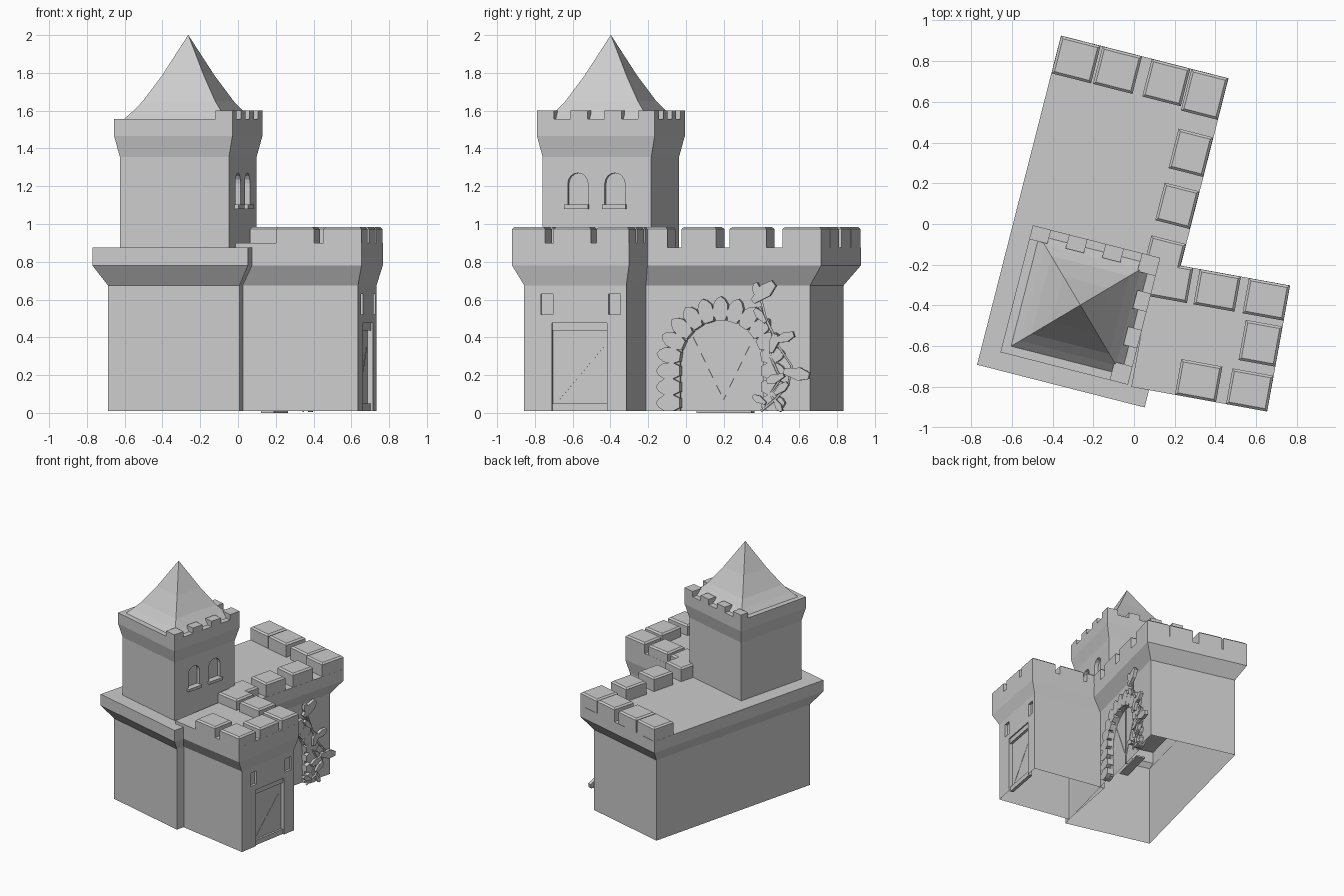
import bpy, bmesh, math
from mathutils import Matrix, Vector

if "Cube" in bpy.data.objects:
    bpy.data.objects.remove(bpy.data.objects["Cube"])

stone = bpy.data.materials.new("stone grey")
stone.diffuse_color = (0.6, 0.6, 0.6, 1)
stone.use_nodes = True
stone.node_tree.nodes["Principled BSDF"].inputs["Base Color"].default_value = stone.diffuse_color
MAIN = Matrix.Rotation(math.radians(-14.3), 4, 'Z')   # hall and tower heading
WING = Matrix.Rotation(math.radians(-10.3), 4, 'Z')   # wing heading


def finish(name, bm, rot):
    bmesh.ops.recalc_face_normals(bm, faces=bm.faces)
    bm.transform(rot)
    me = bpy.data.meshes.new(name)
    bm.to_mesh(me)
    bm.free()
    me.materials.append(stone)
    ob = bpy.data.objects.new(name, me)
    bpy.context.collection.objects.link(ob)
    return ob


def loft(bm, rings):
    """Join rectangles (z, u0, u1, v0, v1) into a closed solid."""
    loops = [[bm.verts.new(p) for p in ((a, c, z), (b, c, z), (b, d, z), (a, d, z))]
             for z, a, b, c, d in rings]
    for lo, hi in zip(loops, loops[1:]):
        for i in range(4):
            j = (i + 1) % 4
            bm.faces.new((lo[i], lo[j], hi[j], hi[i]))
    bm.faces.new(loops[0][::-1])
    bm.faces.new(loops[-1])


def prism(bm, outline, u0, u1):
    """Extrude a (v, z) outline along u."""
    a = [bm.verts.new((u0, v, z)) for v, z in outline]
    b = [bm.verts.new((u1, v, z)) for v, z in outline]
    n = len(a)
    for i in range(n):
        bm.faces.new((a[i], a[(i + 1) % n], b[(i + 1) % n], b[i]))
    bm.faces.new(a[::-1])
    bm.faces.new(b)


def rect(v0, v1, z0, z1):
    return [(v0, z0), (v1, z0), (v1, z1), (v0, z1)]


def arch(vc, r, z0, spring, n=10):
    return [(vc - r, z0), (vc + r, z0)] + [
        (vc + r * math.cos(math.pi * i / n), spring + r * math.sin(math.pi * i / n))
        for i in range(n + 1)]


def bar(p, q, w):
    """Outline of a strip from p to q."""
    p, q = Vector(p), Vector(q)
    d = (q - p).normalized() * w / 2
    n = Vector((-d.y, d.x))
    return [tuple(x) for x in (p + n, p - n, q - n, q + n)]


def open_bottom(ob, z):
    """Remove the hidden floor so the shell is open from below."""
    bm = bmesh.new()
    bm.from_mesh(ob.data)
    low = [f for f in bm.faces if all(abs(v.co.z - z) < 0.002 for v in f.verts)]
    bmesh.ops.delete(bm, geom=low, context='FACES')
    bm.to_mesh(ob.data)
    bm.free()


def walls(name, rot, box, du, dv, zs, cuts=(), dv_back=None):
    """Walls flaring out to a parapet; box is the parapet rectangle."""
    a, b, c, d = box
    inner = (a + du, b - du, c + dv, d - (dv if dv_back is None else dv_back))
    bm = bmesh.new()
    loft(bm, [(zs[0], *inner), (zs[1], *inner), (zs[2], *box), (zs[3], *box)])
    ob = finish(name, bm, rot)
    bm = bmesh.new()
    for outline, depth in cuts:
        prism(bm, outline, inner[1] - depth, inner[1] + 0.02)
    cutter = finish("cutter", bm, rot)
    mod = ob.modifiers.new("recesses", 'BOOLEAN')
    mod.object, mod.operation, mod.solver = cutter, 'DIFFERENCE', 'EXACT'
    bpy.context.view_layer.objects.active = ob
    bpy.ops.object.modifier_apply(modifier=mod.name)
    bpy.data.objects.remove(cutter)
    open_bottom(ob, zs[0])
    return ob


def merlons(name, rot, items, z0, z1):
    bm = bmesh.new()
    for u, v, w, l in items:
        a, b, c, d = u - w / 2, u + w / 2, v - l / 2, v + l / 2
        e = 0.012
        loft(bm, [(z0, a, b, c, d), (z1 - e, a, b, c, d),
                  (z1, a + e, b - e, c + e, d - e)])
    open_bottom(finish(name, bm, rot), z0)


# Main hall with arched gate recess
GV, GR, GS = 0.249, 0.228, 0.265
walls("main_hall", MAIN, (-0.576, 0.273, -0.86, 0.808), 0.065, 0.077,
      (0.01, 0.675, 0.78, 0.875), [(arch(GV, GR, -0.05, GS, 14), 0.02)])
merlons("hall_merlons", MAIN, [
    (-0.475, 0.712, 0.2, 0.19), (-0.265, 0.712, 0.2, 0.19), (-0.018, 0.712, 0.195, 0.19),
    (0.179, 0.702, 0.186, 0.21), (0.184, 0.408, 0.175, 0.2),
    (0.184, 0.139, 0.175, 0.19), (0.184, -0.128, 0.175, 0.19)], 0.875, 0.985)

# Side wing with doorway and two small windows
walls("side_wing", WING, (0.13, 0.808, -0.789, -0.16), 0.03, 0.06,
      (0.01, 0.675, 0.78, 0.9),
      [(rect(-0.58, -0.285, -0.05, 0.475), 0.03),
       (rect(-0.64, -0.575, 0.52, 0.63), 0.02), (rect(-0.275, -0.21, 0.52, 0.63), 0.02)],
      dv_back=0.02)
merlons("wing_merlons", WING, [
    (0.225, -0.248, 0.2, 0.175), (0.46, -0.248, 0.205, 0.175), (0.705, -0.248, 0.205, 0.175),
    (0.716, -0.465, 0.183, 0.2), (0.705, -0.7, 0.205, 0.178), (0.45, -0.7, 0.205, 0.178)],
    0.9, 0.985)

# Wing door trim: lintel, kick board and diagonal brace
bm = bmesh.new()
prism(bm, rect(-0.58, -0.285, 0.435, 0.475), 0.74, 0.768)
prism(bm, rect(-0.58, -0.285, 0.01, 0.05), 0.74, 0.765)
prism(bm, bar((-0.55, 0.07), (-0.31, 0.35), 0.008), 0.74, 0.75)
finish("wing_door_trim", bm, WING)

# Tower with two arched windows and sills
T = (-0.48, 0.166, -0.772, -0.129)
walls("tower", MAIN, T, 0.025, 0.025, (0.875, 1.355, 1.465, 1.555),
      [(arch(v, 0.055, 1.1, 1.215, 8), 0.03) for v in (-0.555, -0.353)])
bm = bmesh.new()
for v in (-0.56, -0.353):
    prism(bm, rect(v - 0.065, v + 0.065, 1.08, 1.102), 0.12, 0.162)
finish("window_sills", bm, MAIN)

# Tower battlements on the back and right edges
bm = bmesh.new()
s = (T[1] - T[0]) / 7
for i in range(4):
    a = T[0] + 2 * i * s
    loft(bm, [(z, a, a + s, T[3] - (s if i == 3 else 0.07), T[3]) for z in (1.555, 1.6)])
    if i < 3:
        c = T[2] + 2 * i * s
        loft(bm, [(z, T[1] - (0.07 if i else s), T[1], c, c + s) for z in (1.555, 1.6)])
open_bottom(finish("tower_merlons", bm, MAIN), 1.555)

# Concave pyramid roof
bm = bmesh.new()
cu, cv = (T[0] + T[1]) / 2, (T[2] + T[3]) / 2
loft(bm, [(z, cu - r, cu + r, cv - r, cv + r) for r, z in
          ((0.28, 1.555), (0.243, 1.595), (0.198, 1.65), (0.115, 1.785), (0.0005, 2.0))])
open_bottom(finish("tower_roof", bm, MAIN), 1.555)

# Gate leaves: centre strip, braces, and the threshold inside
bm = bmesh.new()
prism(bm, rect(GV - 0.005, GV + 0.005, 0.01, 0.49), 0.18, 0.194)
for side in (-1, 1):
    prism(bm, bar((GV, 0.07), (GV + side * 0.17, 0.41), 0.008), 0.18, 0.191)
prism(bm, rect(0.1, 0.4, 0, 0.012), 0.1, 0.17)
finish("gate_leaves", bm, MAIN)

# Pointed stones around the gate
bm = bmesh.new()


def arch_stone(v, z, ang, w_in, w_out):
    c, n = math.cos(ang), math.sin(ang)
    shape = [(-0.005, -w_in), (0.03, -w_out), (0.08, -w_out), (0.11, -w_out * 0.55),
             (0.124, 0), (0.11, w_out * 0.55), (0.08, w_out), (0.03, w_out), (-0.005, w_in)]
    prism(bm, [(v + r * c - t * n, z + r * n + t * c) for r, t in shape], 0.18, 0.24)


for i in range(3):
    z = 0.01 + (i + 0.5) * (GS - 0.01) / 3
    arch_stone(GV - GR, z, math.pi, 0.025, 0.042)
    arch_stone(GV + GR, z, 0, 0.025, 0.042)
for i in range(11):
    a = math.pi * (i + 0.5) / 11
    arch_stone(GV + GR * math.cos(a), GS + GR * math.sin(a), a, 0.024, 0.04)
finish("gate_stones", bm, MAIN)

# Climbing vine: two stems with pointed leaves
for k, path in enumerate([
        [(0.47, 0.6), (0.5, 0.5), (0.56, 0.36), (0.64, 0.25), (0.62, 0.15), (0.55, 0.07), (0.47, 0.01)],
        [(0.46, 0.56), (0.54, 0.42), (0.52, 0.3), (0.58, 0.18), (0.52, 0.1), (0.58, 0.01)]]):
    stem = bpy.data.curves.new("vine_stem", 'CURVE')
    stem.dimensions = '3D'
    stem.bevel_depth, stem.bevel_resolution = 0.008, 0
    sp = stem.splines.new('POLY')
    sp.points.add(len(path) - 1)
    for i, (p, (v, z)) in enumerate(zip(sp.points, path)):
        p.co = (*(MAIN @ Vector((0.235 + 0.015 * (i % 2), v, z))), 1)
    stem.materials.append(stone)
    bpy.context.collection.objects.link(bpy.data.objects.new(f"vine_stem_{k + 1}", stem))

bm = bmesh.new()
for v, z, ang, length in ((0.43, 0.59, 40, 0.15), (0.46, 0.6, 100, 0.09), (0.5, 0.48, 130, 0.09),
                          (0.55, 0.38, 20, 0.11), (0.53, 0.32, 75, 0.1), (0.6, 0.22, -10, 0.14),
                          (0.6, 0.2, 200, 0.1), (0.55, 0.1, 40, 0.09), (0.5, 0.05, 150, 0.08),
                          (0.55, 0.07, -60, 0.07)):
    a = math.radians(ang)
    c, n = math.cos(a), math.sin(a)
    shape = [(0, -0.1), (0.6, -0.25), (1, -0.12), (1, 0.12), (0.6, 0.25), (0, 0.1)]
    prism(bm, [(v + length * (r * c - t * n), z + length * (r * n + t * c)) for r, t in shape],
          0.235, 0.262)
finish("vine_leaves", bm, MAIN)
